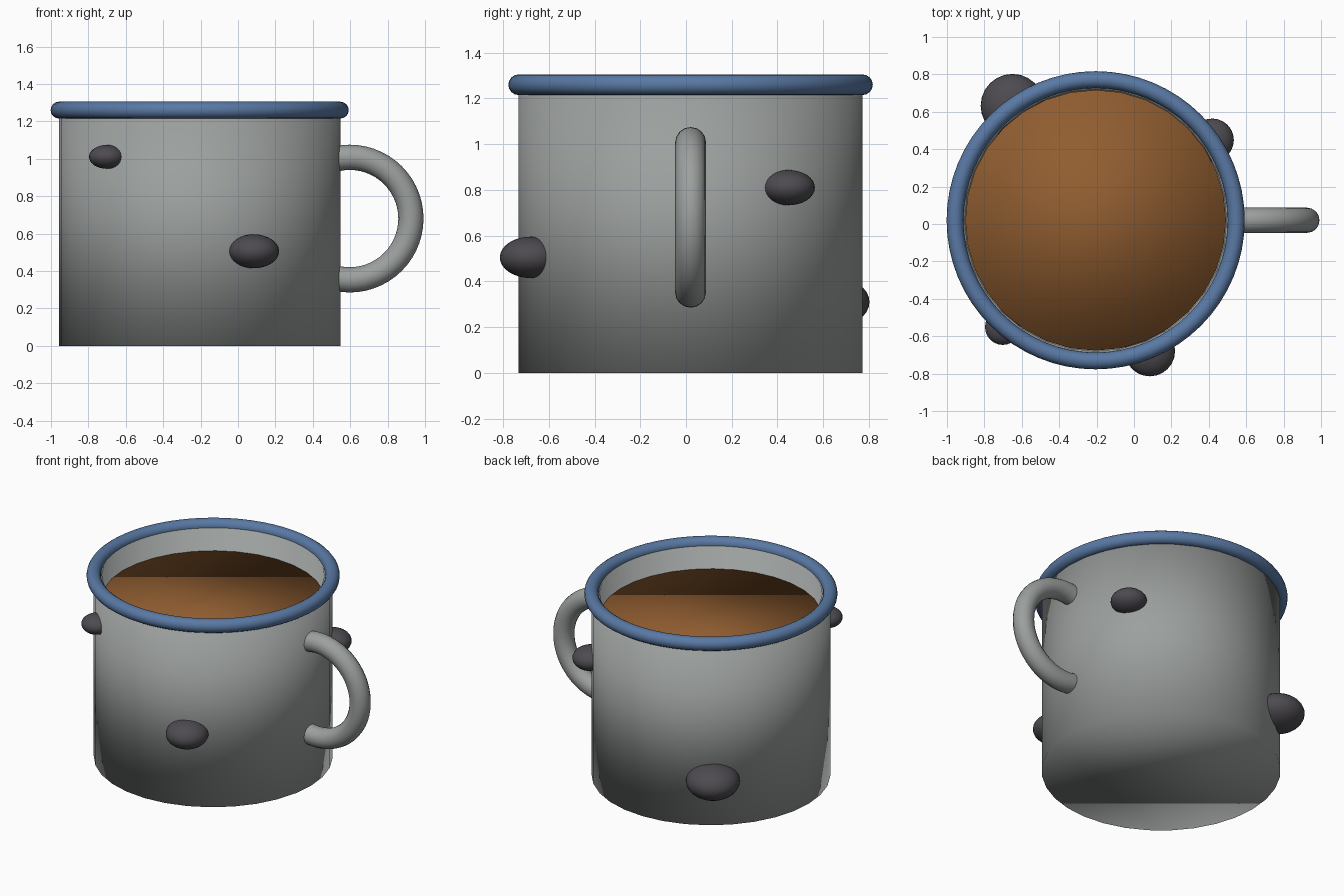
import bpy, bmesh
from math import sin, cos, radians, pi

if "Cube" in bpy.data.objects:
    bpy.data.objects.remove(bpy.data.objects["Cube"])

CX, CY, R = -0.205, 0.02, 0.752   # mug axis and outer radius


def material(name, rgb):
    m = bpy.data.materials.new(name)
    m.diffuse_color = (*rgb, 1)
    m.use_nodes = True
    m.node_tree.nodes["Principled BSDF"].inputs["Base Color"].default_value = m.diffuse_color
    return m


enamel = material("grey_enamel", (0.33, 0.35, 0.34))
blue = material("blue_enamel", (0.10, 0.19, 0.37))
brown = material("brown_liquid", (0.28, 0.11, 0.03))
dark = material("dark_stone", (0.075, 0.07, 0.08))


def finish(name, mat):
    ob = bpy.context.object
    ob.name = name
    ob.data.materials.append(mat)
    bpy.ops.object.shade_smooth()
    return ob


def lathe(name, profile, mat, sides=32):
    """Rings of (radius, z) bridged together, capped at both ends."""
    bm = bmesh.new()
    rings = [[bm.verts.new((r * cos(2 * pi * i / sides), r * sin(2 * pi * i / sides), z))
              for i in range(sides)] for r, z in profile]
    for a, b in zip(rings, rings[1:]):
        for i in range(sides):
            j = (i + 1) % sides
            bm.faces.new((a[i], a[j], b[j], b[i]))
    bm.faces.new(rings[0][::-1])
    bm.faces.new(rings[-1])
    me = bpy.data.meshes.new(name)
    bm.to_mesh(me)
    bm.free()
    ob = bpy.data.objects.new(name, me)
    ob.location = (CX, CY, 0)
    bpy.context.collection.objects.link(ob)
    bpy.ops.object.select_all(action='DESELECT')
    ob.select_set(True)
    bpy.context.view_layer.objects.active = ob
    return finish(name, mat)


# Hollow cup and the drink inside it
lathe("cup_body", [(R, 0), (R, 1.26), (0.70, 1.26), (0.70, 0.06)], enamel)
lathe("drink", [(0.697, 1.06), (0.697, 1.106)], brown)

# Rolled rim
bpy.ops.mesh.primitive_torus_add(location=(CX, CY, 1.26), major_radius=R, minor_radius=0.045,
                                 major_segments=64, minor_segments=16)
finish("rim", blue)

# Handle: round tube along an arc whose ends sink into the wall
curve = bpy.data.curves.new("handle", 'CURVE')
curve.dimensions = '3D'
curve.bevel_depth, curve.bevel_resolution, curve.use_fill_caps = 0.0675, 6, True
spline = curve.splines.new('POLY')
STEPS = 32
spline.points.add(STEPS)
for i, p in enumerate(spline.points):
    a = radians(-103 + 206 * i / STEPS)
    p.co = (0.597 + 0.3275 * cos(a), CY, 0.68 + 0.3275 * sin(a), 1)
handle = bpy.data.objects.new("handle", curve)
bpy.context.collection.objects.link(handle)
bpy.ops.object.select_all(action='DESELECT')
handle.select_set(True)
bpy.context.view_layer.objects.active = handle
bpy.ops.object.convert(target='MESH')
finish("handle", enamel)

# Flattened dark bumps set in the wall: angle, height, radius
for i, (deg, z, r) in enumerate([(-67.5, 0.505, 0.135), (229, 1.01, 0.095),
                                 (34.5, 0.81, 0.115), (126, 0.31, 0.17)]):
    a = radians(deg)
    bpy.ops.mesh.primitive_uv_sphere_add(segments=24, ring_count=16, radius=r,
                                         location=(CX + 0.757 * cos(a), CY + 0.757 * sin(a), z))
    finish(f"bump_{i + 1}", dark).scale.z = 0.67
